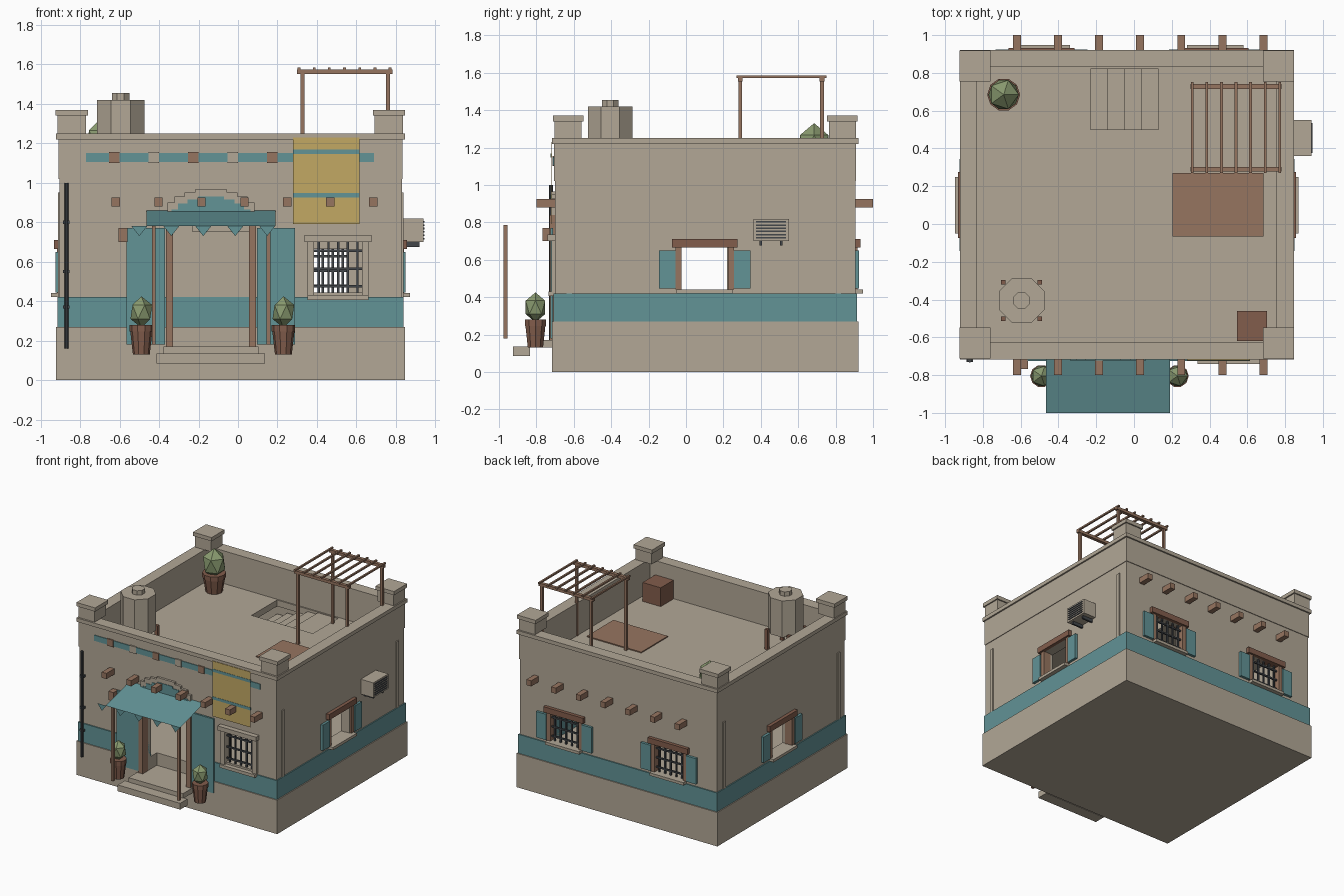
import bpy, bmesh, math
from mathutils import Matrix

if "Cube" in bpy.data.objects:
    bpy.data.objects.remove(bpy.data.objects["Cube"])


def material(name, *srgb):
    m = bpy.data.materials.new(name)
    col = [((c / 255 + 0.055) / 1.055) ** 2.4 for c in srgb] + [1]
    m.use_nodes = True
    m.diffuse_color = col
    m.node_tree.nodes["Principled BSDF"].inputs["Base Color"].default_value = col
    return m


ADOBE = material("adobe", 178, 167, 150)
TEAL = material("teal paint", 98, 147, 150)
WOOD = material("wood", 150, 117, 96)
DARK_WOOD = material("dark wood", 130, 93, 76)
LEAF = material("leaf green", 138, 155, 112)
CLOTH = material("yellow cloth", 194, 168, 100)
IRON = material("dark iron", 66, 70, 74)


def finish(name, bm, mat):
    me = bpy.data.meshes.new(name)
    bm.to_mesh(me)
    bm.free()
    me.materials.append(mat)
    ob = bpy.data.objects.new(name, me)
    bpy.context.collection.objects.link(ob)
    return ob


def box(name, x, y, z, mat):
    """Box from three (low, high) ranges."""
    bm = bmesh.new()
    bmesh.ops.create_cube(bm, size=1)
    for v in bm.verts:
        v.co = [r[0] if c < 0 else r[1] for c, r in zip(v.co, (x, y, z))]
    return finish(name, bm, mat)


def prism(name, x, y, z, r0, r1, sides, mat):
    bm = bmesh.new()
    bmesh.ops.create_cone(bm, cap_ends=True, segments=sides, radius1=r0, radius2=r1, depth=z[1] - z[0],
                          matrix=Matrix.Translation((x, y, sum(z) / 2)) @ Matrix.Rotation(math.pi / sides, 4, "Z"))
    return finish(name, bm, mat)


def sheet(name, points, mat):
    bm = bmesh.new()
    bm.faces.new([bm.verts.new(p) for p in points])
    return finish(name, bm, mat)


def around(c, half):
    return (c - half, c + half)


# Wall planes, and a box placed by distance along and out from one wall
X0, X1, Y0, Y1, DECK = -0.905, 0.83, -0.70, 0.905, 0.99


def wall_box(name, side, u, d, z, mat):
    if side == "front":
        return box(name, u, (Y0 - d[1], Y0 - d[0]), z, mat)
    if side == "back":
        return box(name, u, (Y1 + d[0], Y1 + d[1]), z, mat)
    if side == "right":
        return box(name, (X1 + d[0], X1 + d[1]), u, z, mat)
    return box(name, (X0 - d[1], X0 - d[0]), u, z, mat)


def grown(g):
    return (X0 - g, X1 + g), (Y0 - g, Y1 + g)


# Shell of the house
plinth = box("plinth", *grown(0.017), (0, 0.27), ADOBE)
band = box("painted_band", *grown(0.009), (0.27, 0.42), TEAL)
walls = box("walls", *grown(0), (0.27, 1.02), ADOBE)
parapet = box("parapet", *grown(0.005), (1.02, 1.225), ADOBE)
coping = box("coping", *grown(0.017), (1.22, 1.25), ADOBE)

# Cutters for rooms, openings and the stairwell
inside = (X0 + 0.075, X1 - 0.075), (Y0 + 0.075, Y1 - 0.075)
room = box("room_cutter", *inside, (0.2, 0.94), ADOBE)
deck = box("deck_cutter", *inside, (DECK, 1.4), ADOBE)
door = box("door_cutter", (-0.33, 0.06), (-0.9, -0.55), (0.17, 0.84), ADOBE)
well = box("stairwell_cutter", (-0.23, 0.31), (0.5, 0.82), (0.8, 1.1), ADOBE)
side_cut = box("side_window_cutter", (-2, 2), (-0.03, 0.22), (0.44, 0.665), ADOBE)
front_cut = box("front_window_cutter", (0.385, 0.63), (-0.9, -0.5), (0.445, 0.7), ADOBE)
back_cuts = [box("back_window_cutter", around(x, 0.13), (0.7, 1.2), (0.44, 0.665), ADOBE) for x in (-0.49, 0.43)]


def cut(ob, cutters):
    for c in cutters:
        mod = ob.modifiers.new("cut", "BOOLEAN")
        mod.operation, mod.solver, mod.object = "DIFFERENCE", "EXACT", c
    bpy.context.view_layer.update()
    result = bpy.data.meshes.new_from_object(ob.evaluated_get(bpy.context.evaluated_depsgraph_get()))
    ob.modifiers.clear()
    ob.data = result


openings = [door, side_cut, front_cut] + back_cuts
cut(plinth, [door])
cut(band, [room, door])
cut(walls, [room, deck, well] + openings)
cut(parapet, [deck])
cut(coping, [deck])
for c in [room, deck, well] + openings:
    bpy.data.objects.remove(c)

# Corner piers with caps, and slim strips near the corners of the side walls
for sx in (0, 1):
    for sy in (0, 1):
        cx, cy = (-0.843, 0.765)[sx], (-0.63, 0.836)[sy]
        box("corner_pier", around(cx, 0.072), around(cy, 0.072), (1.25, 1.345), ADOBE)
        box("pier_cap", around(cx, 0.082), around(cy, 0.082), (1.34, 1.37), ADOBE)
        wall_box("wall_strip", ("left", "right")[sx], around((-0.625, 0.815)[sy], 0.015), (0, 0.008), (0.42, 0.95), ADOBE)

# Stairs sunk into the roof
for i in range(6):
    x = -0.23 + 0.09 * i
    box("roof_stair", (x, x + 0.09), (0.5, 0.82), (0.75, min(0.88 + 0.03 * i, 0.985)), ADOBE)


# Windows
def iron_bars(side, u, z):
    for i in range(5):
        wall_box("window_bar", side, around(u[0] + (u[1] - u[0]) * (i + 0.5) / 5, 0.006), (-0.02, -0.008), z, IRON)
    for i in range(3):
        wall_box("window_rail", side, u, (-0.018, -0.006), around(z[0] + (z[1] - z[0]) * (i + 0.5) / 3, 0.006), IRON)


def shuttered_window(side, c, bars):
    for s in (-1, 1):
        wall_box("window_jamb", side, around(c + s * 0.14, 0.016), (-0.05, 0.012), (0.44, 0.67), WOOD)
        wall_box("window_shutter", side, around(c + s * 0.2, 0.044), (0, 0.02), (0.445, 0.65), TEAL)
    wall_box("window_lintel", side, around(c, 0.175), (-0.05, 0.027), (0.665, 0.71), DARK_WOOD)
    wall_box("window_sill", side, around(c, 0.15), (-0.03, 0.042), (0.42, 0.442), ADOBE)
    if bars:
        iron_bars(side, around(c, 0.125), (0.44, 0.665))


for side, c in (("left", 0.1), ("right", 0.1), ("back", -0.49), ("back", 0.43)):
    shuttered_window(side, c, side == "back")

wall_box("front_window_lintel", "front", around(0.507, 0.17), (0, 0.04), (0.7, 0.735), ADOBE)
wall_box("front_window_sill", "front", around(0.507, 0.155), (0, 0.035), (0.405, 0.43), ADOBE)
for s in (-1, 1):
    wall_box("front_window_jamb", "front", around(0.507 + s * 0.14, 0.018), (-0.03, 0.02), (0.43, 0.7), ADOBE)
iron_bars("front", (0.385, 0.63), (0.43, 0.7))

# Doorway: jambs, shutters, steps and a stepped arch
for s in (-1, 1):
    wall_box("door_jamb", "front", around(-0.137 + s * 0.21, 0.018), (-0.04, 0.03), (0.17, 0.84), WOOD)
    wall_box("door_shutter", "front", around(-0.137 + s * 0.33, 0.097), (0.01, 0.025), (0.18, 0.77), TEAL)
wall_box("door_lintel", "front", around(-0.137, 0.228), (-0.04, 0.025), (0.8, 0.84), WOOD)
box("lower_step", around(-0.137, 0.275), (-0.925, -0.835), (0.085, 0.135), ADOBE)
box("upper_step", around(-0.137, 0.24), (-0.84, Y0), (0.13, 0.17), ADOBE)
for half, top in ((0.22, 0.9), (0.185, 0.93), (0.135, 0.95), (0.08, 0.966)):
    wall_box("arch_tier", "front", around(-0.137, half), (0, 0.018), (0.84, top), ADOBE)
    wall_box("arch_inlay", "front", around(-0.137, half * 0.96 - 0.01), (0.016, 0.022), (0.84, top - 0.035), TEAL)

# Awning with pennants on two posts
A, B = -0.465, 0.19
sheet("awning", [(A, -1, 0.78), (B, -1, 0.78), (B, Y0, 0.86), (A, Y0, 0.86)], TEAL)
for i in range(5):
    x = -0.5 + 0.162 * i
    sheet("pennant", [(x - 0.04, -0.999, 0.78), (x, -0.999, 0.73), (x + 0.04, -0.999, 0.78)], TEAL)
for x in (-0.427, 0.155):
    box("awning_post", around(x, 0.01), around(-0.965, 0.01), (0.18, 0.785), WOOD)

# Roof beams poking out of front and back
for i in range(7):
    x = around(-0.62 + 0.2175 * i, 0.021)
    wall_box("beam_end", "front", x, (-0.02, 0.1), (0.88, 0.925), WOOD)
    wall_box("beam_end", "back", x, (-0.02, 0.095), (0.88, 0.925), WOOD)

# Painted frieze with tiles, and the hanging cloth
wall_box("frieze_stripe", "front", (-0.77, 0.69), (0.003, 0.01), (1.105, 1.15), TEAL)
for i in range(7):
    wall_box("frieze_tile", "front", around(-0.627 + 0.2 * i, 0.027), (0.003, 0.015), (1.1, 1.155), ADOBE if i % 2 else WOOD)
wall_box("hanging_cloth", "front", (0.28, 0.615), (0.018, 0.022), (0.79, 1.23), CLOTH)
for z in (0.937, 1.157):
    wall_box("cloth_stripe", "front", (0.28, 0.615), (0.017, 0.024), around(z, 0.011), TEAL)

# Drainpipe, wall lamp and cooling unit
prism("drainpipe", -0.87, -0.722, (0.16, 1.0), 0.011, 0.011, 8, IRON)
for z in (0.37, 0.55, 0.8):
    wall_box("pipe_bracket", "front", around(-0.87, 0.017), (0, 0.03), around(z, 0.008), IRON)
wall_box("wall_lamp", "front", (-0.605, -0.56), (0.01, 0.068), (0.7, 0.77), WOOD)
wall_box("cooling_unit", "right", (0.36, 0.55), (0, 0.11), (0.7, 0.818), ADOBE)
for i in range(6):
    wall_box("cooling_slat", "right", (0.375, 0.535), (0.109, 0.115), around(0.717 + 0.017 * i, 0.004), IRON)
for y in (0.4, 0.51):
    wall_box("cooling_bracket", "right", around(y, 0.007), (0, 0.09), (0.675, 0.7), IRON)

# Pergola
for y in (0.29, 0.727):
    for x in (0.326, 0.76):
        box("pergola_post", around(x, 0.01), around(y, 0.01), (DECK, 1.555), WOOD)
    box("pergola_beam", (0.3, 0.782), around(y, 0.013), (1.552, 1.575), WOOD)
for i in range(7):
    box("pergola_slat", around(0.309 + 0.077 * i, 0.007), (0.27, 0.752), (1.572, 1.585), WOOD)

# Rooftop mat, crate and water tank on legs
box("roof_mat", (0.205, 0.685), (-0.065, 0.27), (DECK, 0.998), WOOD)
box("roof_crate", (0.545, 0.705), (-0.62, -0.46), (DECK, 1.14), DARK_WOOD)
prism("water_tank", -0.595, -0.405, (1.13, 1.42), 0.13, 0.13, 8, ADOBE)
prism("tank_lid", -0.595, -0.405, (1.42, 1.455), 0.048, 0.048, 8, ADOBE)
for sx in (-1, 1):
    for sy in (-1, 1):
        box("tank_leg", around(-0.595 + sx * 0.097, 0.012), around(-0.405 + sy * 0.097, 0.012), (DECK, 1.15), DARK_WOOD)


# Potted plants
def plant(x, y, z, width, height):
    prism("plant_pot", x, y, (z, z + 0.125), width * 0.75, width, 10, DARK_WOOD)
    prism("pot_rim", x, y, (z + 0.115, z + 0.15), width * 1.05, width * 1.05, 10, DARK_WOOD)
    bm = bmesh.new()
    bmesh.ops.create_icosphere(bm, subdivisions=1, radius=1, matrix=Matrix.Translation(
        (x, y, z + height - width * 1.4)) @ Matrix.Diagonal((width * 1.08, width * 1.08, width * 1.4, 1)))
    finish("plant_foliage", bm, LEAF)


plant(-0.49, -0.805, 0.13, 0.057, 0.295)
plant(0.23, -0.805, 0.13, 0.057, 0.295)
plant(-0.69, 0.685, DECK, 0.083, 0.34)
